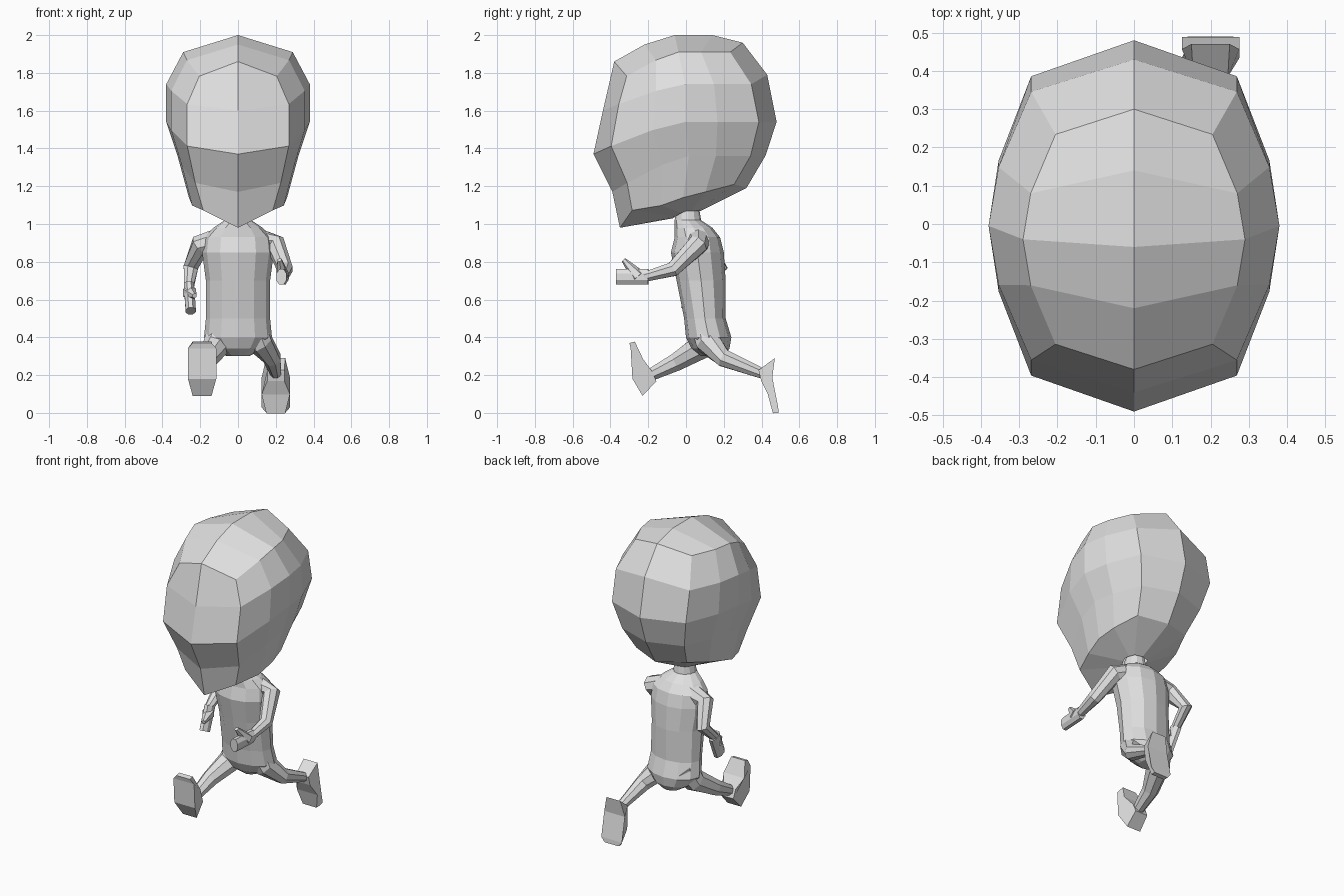
import bpy
import bmesh
from math import sin, cos, pi, sqrt, copysign
from mathutils import Vector

default_cube = bpy.data.objects.get("Cube")
if default_cube:
    bpy.data.objects.remove(default_cube)

colour = (0.75, 0.75, 0.75, 1)
grey = bpy.data.materials.new("plain grey")
grey.use_nodes = True
grey.diffuse_color = colour
grey.node_tree.nodes["Principled BSDF"].inputs["Base Color"].default_value = colour


def finish(name, bm):
    """Turn the bmesh into a flat shaded grey object."""
    bmesh.ops.recalc_face_normals(bm, faces=bm.faces)
    mesh = bpy.data.meshes.new(name)
    bm.to_mesh(mesh)
    bm.free()
    mesh.materials.append(grey)
    part = bpy.data.objects.new(name, mesh)
    bpy.context.collection.objects.link(part)
    return part


def bridge(bm, first, second):
    """Fill the strip of quads between two equally long rows."""
    for a, b, c, d in zip(first, first[1:], second[1:], second):
        bm.faces.new((a, b, c, d))


def loft(name, rings):
    """Skin a stack of closed rings and cap both ends."""
    bm = bmesh.new()
    loops = [[bm.verts.new(point) for point in ring] for ring in rings]
    for lower, upper in zip(loops, loops[1:]):
        bridge(bm, lower + lower[:1], upper + upper[:1])
    bm.faces.new(loops[0])
    bm.faces.new(loops[-1])
    return finish(name, bm)


def limb(name, path, start, end, flat=1, sides=8):
    """Tube along a path, tapering from the start radius to the end radius."""
    points = [Vector(point) for point in path]
    last = len(points) - 1
    rings = []
    for i, point in enumerate(points):
        ahead = points[min(i + 1, last)]
        behind = points[max(i - 1, 0)]
        along = (ahead - behind).normalized()
        across = Vector((1, 0, 0))
        across = (across - along * across.dot(along)).normalized()
        up = along.cross(across)
        radius = start + (end - start) * i / last
        angles = [2 * pi * (k + 0.5) / sides for k in range(sides)]
        rings.append([point + radius * (across * flat * cos(a) + up * sin(a)) for a in angles])
    return loft(name, rings)


def hand(side, wrist, tip, thumb_tip):
    """Flat mitten palm with a separate thumb."""
    wrist, tip, thumb_tip = Vector(wrist), Vector(tip), Vector(thumb_tip)
    limb(side + "_hand", [wrist, wrist.lerp(tip, 0.3), tip], 0.045, 0.045, flat=0.65)
    limb(side + "_thumb", [wrist.lerp(tip, 0.3), thumb_tip], 0.04, 0.013, sides=6)


def foot(name, x, heel, toe, bend):
    """Wedge shaped foot with its sole running from heel to toe."""
    heel, toe = Vector(heel), Vector(toe)
    length = (toe - heel).length
    along = (toe - heel) / length
    up = Vector((along.y, -along.x))
    # Distance along the sole, height above it and half width
    outline = [(0, 0, 0.05), (0.35, bend, 0.075), (0.9, 0, 0.075), (1, 0, 0.05), (1, 0.03, 0.05),
               (0.65, 0.05, 0.075), (0.4, 0.08, 0.045), (0.2, 0.09, 0.045)]
    rings = []
    for side in (-1, 1):
        ring = []
        for distance, height, width in outline:
            point = heel + along * length * distance + up * height
            ring.append((x + side * width, point.x, point.y))
        rings.append(ring)
    return loft(name, rings)


def head_row(bm, front, front_z, width, back, back_z, steps=6):
    """Half a contour, from the face centre round the side to the back."""
    row = []
    for k in range(steps + 1):
        angle = pi * k / steps
        x = width * sqrt(sin(angle)) if 0 < k < steps else 0
        reach = copysign(abs(cos(angle)) ** 1.5, cos(angle))
        y = (front + back) / 2 + (front - back) / 2 * reach
        rise = (1 - cos(2 * angle)) / 2 if 2 * k < steps else 1
        row.append(bm.verts.new((x, y, front_z + (back_z - front_z) * rise)))
    return row


# Head: contours from crown to neck, then the ridge over the top
bm = bmesh.new()
crown = head_row(bm, -0.38, 1.86, 0.29, 0.3, 1.91)
brow = head_row(bm, -0.44, 1.6, 0.38, 0.43, 1.74)
cheek = head_row(bm, -0.49, 1.37, 0.38, 0.48, 1.54)
jaw = head_row(bm, -0.39, 1.17, 0.32, 0.42, 1.36)
chin = head_row(bm, -0.35, 0.98, 0.26, 0.32, 1.19)
nape = head_row(bm, -0.07, 1.03, 0.07, 0.08, 1.07)
rows = [crown, brow, cheek, jaw, chin, nape]
for upper, lower in zip(rows, rows[1:]):
    bridge(bm, upper, lower)
crown[1].co.z -= 0.09
crown[2].co.z -= 0.03
crown[-1].co.z += 0.05
brow[-1].co.z += 0.05
for corner, lift in zip(chin[1:], (0.04, -0.04, -0.05, -0.02, 0.02)):
    corner.co.z += lift
ridge = [bm.verts.new((0, y, z)) for y, z in ((-0.22, 1.95), (-0.06, 2), (0.14, 2))]
bm.faces.new((crown[0], crown[1], crown[2], ridge[0]))
bridge(bm, ridge, crown[2:5])
bm.faces.new((ridge[2], crown[4], crown[5], crown[6]))
head = finish("head", bm)
head.modifiers.new("mirror", "MIRROR")

# Torso and neck: height, centre, half width and half depth of each ring
rings = []
for z, y, width, depth in ((1.08, 0.01, 0.06, 0.06), (1.02, 0.01, 0.07, 0.07),
                           (0.98, 0.04, 0.13, 0.1), (0.93, 0.06, 0.18, 0.12),
                           (0.85, 0.06, 0.19, 0.14), (0.7, 0.08, 0.17, 0.13),
                           (0.5, 0.1, 0.17, 0.11), (0.4, 0.12, 0.18, 0.12),
                           (0.34, 0.13, 0.13, 0.1), (0.3, 0.14, 0.06, 0.06)):
    angles = [pi * k / 6 for k in range(12)]
    rings.append([(width * cos(a), y + depth * sin(a), z) for a in angles])
loft("torso", rings)

# Left arm reaches forward, right arm is bent back
limb("left_arm", [(0.07, 0.07, 0.92), (0.2, 0.06, 0.89), (0.25, -0.07, 0.76),
                  (0.24, -0.22, 0.72)], 0.07, 0.028)
hand("left", (0.24, -0.2, 0.72), (0.23, -0.37, 0.72), (0.22, -0.33, 0.81))
limb("right_arm", [(-0.07, 0.07, 0.92), (-0.2, 0.09, 0.89), (-0.25, 0.18, 0.77),
                   (-0.26, 0.07, 0.67)], 0.07, 0.028)
hand("right", (-0.26, 0.08, 0.68), (-0.25, 0.01, 0.54), (-0.23, -0.03, 0.62))

# Legs in mid stride: left pushes back, right kicks forward
limb("left_leg", [(0.07, 0.11, 0.45), (0.12, 0.12, 0.37), (0.18, 0.2, 0.29),
                  (0.2, 0.4, 0.21)], 0.09, 0.03)
limb("right_leg", [(-0.07, 0.13, 0.45), (-0.12, 0.08, 0.35), (-0.17, -0.05, 0.27),
                   (-0.19, -0.21, 0.19)], 0.09, 0.032)
foot("left_foot", 0.2, (0.47, 0.29), (0.49, 0), 0.02)
foot("right_foot", -0.19, (-0.23, 0.09), (-0.3, 0.37), -0.03)
